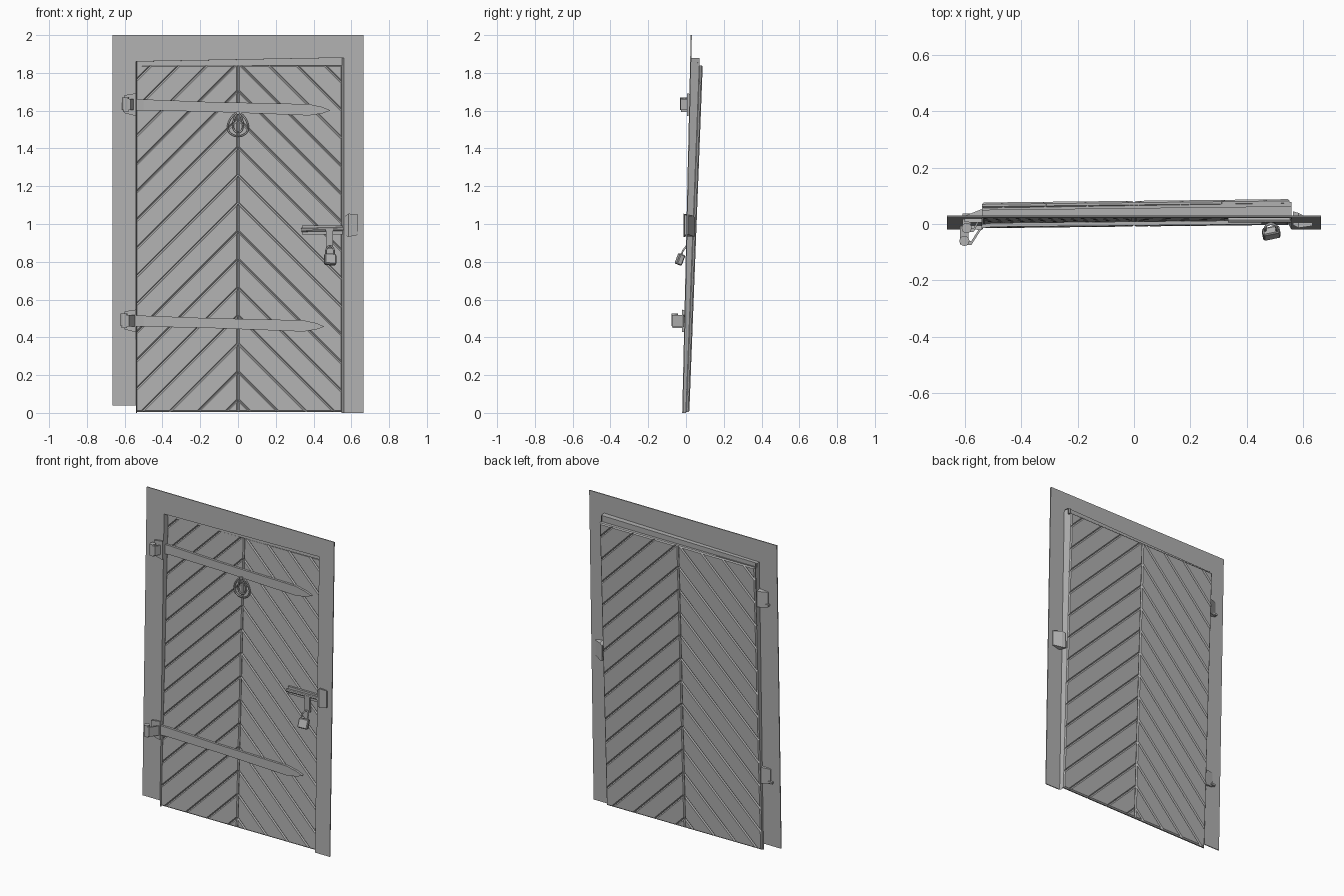
import bpy, bmesh, math
from mathutils import Vector

if "Cube" in bpy.data.objects:
    bpy.data.objects.remove(bpy.data.objects["Cube"])

# Dark grey shared by every part
grey = bpy.data.materials.new("dark_grey")
grey.diffuse_color = (0.44, 0.44, 0.44, 1)
grey.use_nodes = True
grey.node_tree.nodes["Principled BSDF"].inputs["Base Color"].default_value = grey.diffuse_color


def wall_y(z):
    return -0.02 + 0.0225 * z


def door_y(x, z):          # front face of the leaning door leaf
    return -0.0095 + 0.011 * x + 0.0386 * z


def finish(name, bm, solid=True):
    bmesh.ops.remove_doubles(bm, verts=bm.verts, dist=1e-6)
    if solid:
        bmesh.ops.recalc_face_normals(bm, faces=bm.faces)
    me = bpy.data.meshes.new(name)
    bm.to_mesh(me)
    bm.free()
    me.materials.append(grey)
    ob = bpy.data.objects.new(name, me)
    bpy.context.collection.objects.link(ob)
    return ob


def quads(name, faces):
    bm = bmesh.new()
    for f in faces:
        bm.faces.new([bm.verts.new(p) for p in f])
    return finish(name, bm, False)


def loft(name, rings):
    bm = bmesh.new()
    vs = [[bm.verts.new(p) for p in r] for r in rings]
    n = len(vs[0])
    for a, b in zip(vs, vs[1:]):
        for i in range(n):
            j = (i + 1) % n
            bm.faces.new((a[i], a[j], b[j], b[i]))
    bm.faces.new(vs[0][::-1])
    bm.faces.new(vs[-1])
    return finish(name, bm)


def box(name, x, y, z, rot=(0, 0, 0), bevel=0):
    bm = bmesh.new()
    bmesh.ops.create_cube(bm, size=1)
    for v in bm.verts:
        v.co = Vector((v.co.x * (x[1] - x[0]), v.co.y * (y[1] - y[0]), v.co.z * (z[1] - z[0])))
    if bevel:
        bmesh.ops.bevel(bm, geom=bm.edges[:], offset=bevel, segments=1, affect='EDGES')
    ob = finish(name, bm)
    ob.location = (sum(x) / 2, sum(y) / 2, sum(z) / 2)
    ob.rotation_euler = rot
    return ob


def rod(name, a, b, r, n=10):
    a, b = Vector(a), Vector(b)
    bm = bmesh.new()
    bmesh.ops.create_cone(bm, cap_ends=True, segments=n, radius1=r, radius2=r, depth=(b - a).length)
    ob = finish(name, bm)
    ob.location = (a + b) / 2
    ob.rotation_euler = (b - a).to_track_quat('Z', 'Y').to_euler()
    return ob


def wire(name, pts, r, cyclic=False):
    cu = bpy.data.curves.new(name, 'CURVE')
    cu.dimensions = '3D'
    cu.bevel_depth, cu.bevel_resolution = r, 1
    cu.use_fill_caps = True
    cu.materials.append(grey)
    sp = cu.splines.new('POLY')
    sp.points.add(len(pts) - 1)
    for p, c in zip(sp.points, pts):
        p.co = (*c, 1)
    sp.use_cyclic_u = cyclic
    ob = bpy.data.objects.new(name, cu)
    bpy.context.collection.objects.link(ob)
    return ob


# Wall surround, a thin leaning sheet
def w(x, z):
    return (x, wall_y(z), z)


L, R, TL, TR = -0.54, 0.56, 1.86, 1.88
wall = quads("wall_surround", [
    [w(-0.665, 0.04), w(L, 0.04), w(L, TL), w(-0.665, 2)],
    [w(R, 0), w(0.665, 0), w(0.665, 2), w(R, TR)],
    [w(L, TL), w(R, TR), w(0.665, 2), w(-0.665, 2)]])
thick = wall.modifiers.new("thickness", 'SOLIDIFY')
thick.thickness, thick.offset = 0.006, -1


# Reveal tapering from wall opening back to the door
def d(x, z, o=0.003):
    return (x, door_y(x, z) + o, z)


L2, R2 = -0.534, 0.549
quads("door_reveal", [
    [w(L, 0), d(L2, 0), d(L2, TL), w(L, TL)],
    [w(R, TR), d(R2, TR), d(R2, 0), w(R, 0)],
    [w(L, TL), d(L, TL, -0.006), d(R, TR, -0.006), w(R, TR)],
    [d(L, TL, -0.006), d(L, 1.835, -0.006), d(R, 1.84, -0.006), d(R, TR, -0.006)],
    [d(L, 1.835, -0.006), d(L, 1.835, 0.01), d(R, 1.84, 0.01), d(R, 1.84, -0.006)]])


# Chevron planks, each half-leaf sliced by 45 degree cuts, chamfered into V grooves
def plank(name, side, c0, c1):
    bm = bmesh.new()
    xo = 0.54 if side < 0 else 0.553
    pts = [(0.0003, 0.005), (xo, 0.005), (xo, 1.84), (0.0003, 1.84)]
    bm.faces.new([bm.verts.new((side * x, 0, z)) for x, z in pts])
    for c, s in ((c0, -1), (c1, 1)):
        geom = bm.verts[:] + bm.edges[:] + bm.faces[:]
        bmesh.ops.bisect_plane(bm, geom=geom, plane_co=(0, 0, c),
                               plane_no=(side * s, 0, s), clear_outer=True)
    if not bm.faces:
        bm.free()
        return
    ext = bmesh.ops.extrude_face_region(bm, geom=bm.faces[:], use_keep_orig=True)
    back = {g for g in ext["geom"] if isinstance(g, bmesh.types.BMVert)}
    for v in bm.verts:
        v.co.y = door_y(v.co.x, v.co.z) + (0.021 if v in back else 0)
    bmesh.ops.recalc_face_normals(bm, faces=bm.faces)
    rim = [e for e in bm.edges if (e.verts[0] in back) == (e.verts[1] in back)]
    bmesh.ops.bevel(bm, geom=rim, offset=0.0065, segments=1, affect='EDGES', clamp_overlap=True)
    finish(name, bm)


step, gap = 0.1487, 0.0003
for side, label in ((-1, "left"), (1, "right")):
    for k in range(17):
        c = 0.07 + step * (k - 1)
        plank(f"{label}_plank_{k}", side, c + gap, c + step - gap)

# Strap hinges with pintle, eye and wedge-shaped wall bracket
for name, zc, tip, px, py in (("upper", 1.632, 0.487, -0.595, -0.014), ("lower", 0.487, 0.455, -0.603, -0.06)):
    st = [(px, py - 0.016, 0.03), (px + 0.025, py - 0.014, 0.03), (-0.54, door_y(-0.54, zc) - 0.018, 0.03),
          (-0.5, None, 0.029), (-0.15, None, 0.026), (tip - 0.11, None, 0.03),
          (tip - 0.04, None, 0.017), (tip, None, 0.001)]
    rings = []
    for x, y, h in st:
        zz = zc - 0.03 * (x + 0.54)
        y = door_y(x, zz) - 0.014 if y is None else y
        rings.append([(x, y, zz - h), (x, y + 0.014, zz - h), (x, y + 0.014, zz + h), (x, y, zz + h)])
    loft(name + "_hinge_strap", rings)
    rod(name + "_hinge_eye", (px, py, zc - 0.028), (px, py, zc + 0.038), 0.018, 12)
    wy, dy = wall_y(zc), door_y(-0.54, zc)
    box(name + "_pintle_arm", (px - 0.015, px + 0.015), (py - 0.012, wy + 0.02), (zc - 0.038, zc - 0.026))
    loft(name + "_hinge_bracket", [
        [(-0.602, wy - 0.01, zc - 0.045), (-0.602, wy + 0.012, zc - 0.045),
         (-0.602, wy + 0.012, zc + 0.05), (-0.602, wy - 0.01, zc + 0.05)],
        [(-0.54, wy - 0.012, zc - 0.06), (-0.54, dy + 0.006, zc - 0.052),
         (-0.54, dy + 0.006, zc + 0.05), (-0.54, wy - 0.012, zc + 0.06)]])

# Teardrop ring knocker hanging from a small staple
for label, rx, rz, zc in (("ring", 0.062, 0.062, 1.527), ("inner_loop", 0.03, 0.05, 1.535)):
    ring = []
    for i in range(18):
        a = 2 * math.pi * i / 18
        z = zc + rz * math.cos(a)
        x = rx * math.sin(a) * (0.85 - 0.25 * math.cos(a))
        ring.append((x, door_y(x, z) - 0.008, z))
    wire("knocker_" + label, ring, 0.005, True)
rod("knocker_staple", (0, 0.03, 1.588), (0, door_y(0, 1.588), 1.588), 0.01, 8)

# Sliding bolt, its backing plate and hanging hasp
by = door_y(0.45, 0.97)
box("bolt_plate", (0.34, 0.56), (by - 0.012, by + 0.002), (0.945, 0.992))
rod("bolt_bar", (0.335, by - 0.018, 0.968), (0.60, by - 0.018, 0.975), 0.01, 8)
box("hasp", (0.467, 0.503), (by - 0.026, by - 0.014), (0.87, 0.975), (0.04, 0, 0))

# Bolt keeper set through the wall
ky = wall_y(0.99)
loft("bolt_keeper", [
    [(0.565, ky - 0.004, 0.94), (0.565, ky + 0.043, 0.935), (0.565, ky + 0.043, 1.035), (0.565, ky - 0.006, 1.04)],
    [(0.585, ky - 0.016, 0.932), (0.585, ky + 0.037, 0.935), (0.585, ky + 0.037, 1.045), (0.585, ky - 0.016, 1.055)],
    [(0.634, ky - 0.009, 0.942), (0.634, ky + 0.01, 0.945), (0.634, ky + 0.01, 1.04), (0.634, ky - 0.009, 1.05)]])

# Padlock
box("padlock_body", (0.457, 0.519), (-0.047, -0.017), (0.783, 0.842), (-0.35, 0.06, 0.2), 0.005)
sh = [(0.466, -0.025, 0.835)]
for i in range(9):
    a = math.pi * i / 8
    s = math.sin(a)
    sh.append((0.487 - 0.021 * math.cos(a), -0.017 + 0.018 * s, 0.858 + 0.024 * s))
sh.append((0.508, -0.025, 0.835))
wire("padlock_shackle", sh, 0.005)
